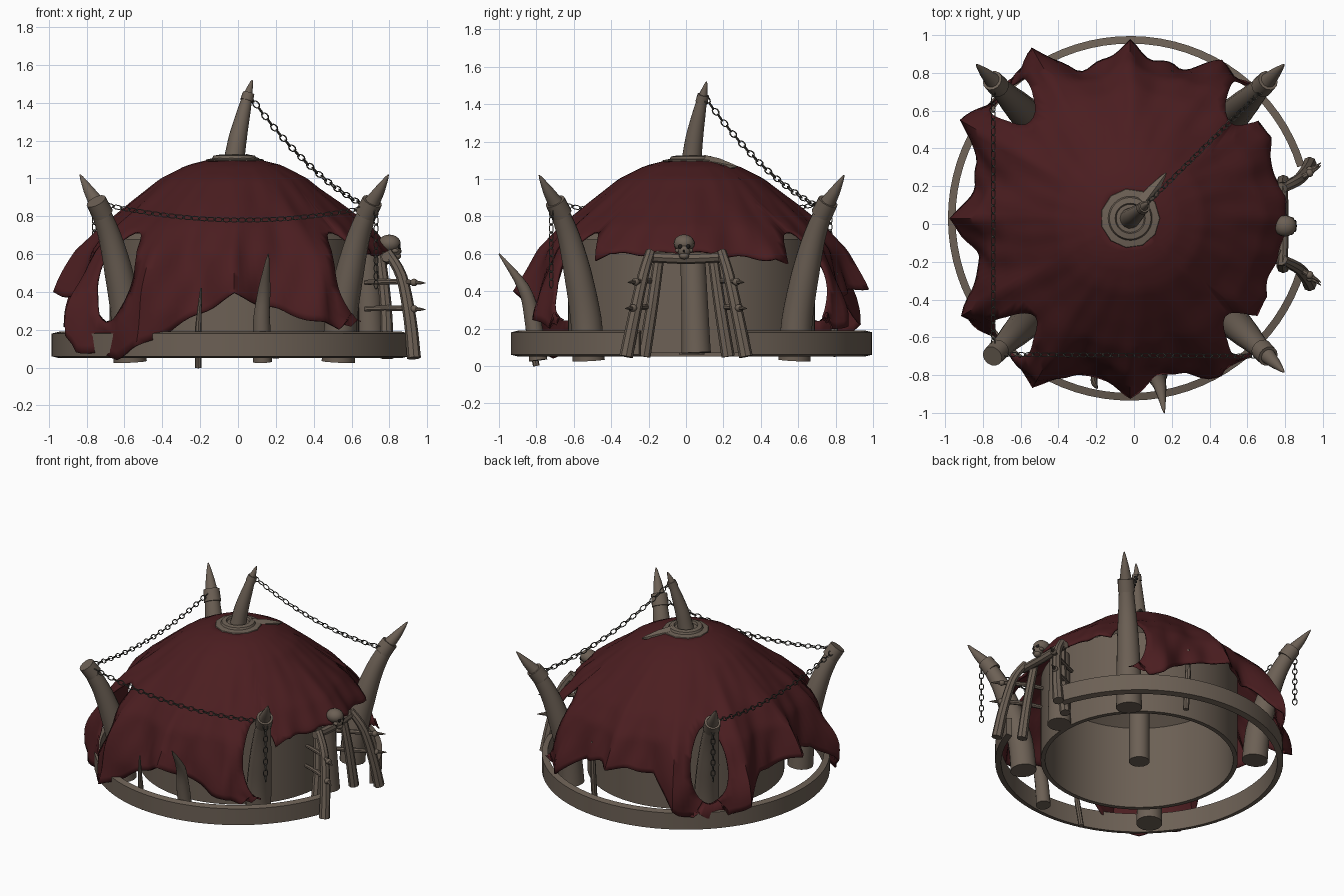
import bpy, bmesh, math
from math import sin, cos, pi, radians
from mathutils import Vector, Matrix

cube = bpy.data.objects.get("Cube")
if cube:
    bpy.data.objects.remove(cube)

CX, CY = -0.02, 0.03  # centre of the round hut


def material(name, rgb):
    m = bpy.data.materials.new(name)
    m.use_nodes = True
    m.diffuse_color = (*rgb, 1)
    m.node_tree.nodes["Principled BSDF"].inputs["Base Color"].default_value = (*rgb, 1)
    return m


BONE = material("weathered brown", (0.15, 0.117, 0.09))
CLOTH = material("dark red cloth", (0.07, 0.0125, 0.0145))
IRON = material("dark iron", (0.085, 0.08, 0.068))
DARK = material("socket black", (0.012, 0.01, 0.009))


def finish(name, bm, mat, angle=40):
    bmesh.ops.recalc_face_normals(bm, faces=bm.faces[:])
    me = bpy.data.meshes.new(name)
    bm.to_mesh(me)
    bm.free()
    me.materials.append(mat)
    me.shade_smooth()
    me.set_sharp_from_angle(angle=radians(angle))
    ob = bpy.data.objects.new(name, me)
    bpy.context.collection.objects.link(ob)
    return ob


def lerp_table(table, x):
    for (a, va), (b, vb) in zip(table, table[1:]):
        if x <= b:
            k = max(0, (x - a) / (b - a))
            return va + (vb - va) * k
    return table[-1][1]


def horn(name, pts, radii, sides=14, steps=4):
    """Tapered tube along a smooth path."""
    P = [Vector(p) for p in pts]
    path, rad = [], []
    for i in range(len(P) - 1):
        a, b, c, d = P[max(i - 1, 0)], P[i], P[i + 1], P[min(i + 2, len(P) - 1)]
        for s in range(steps):
            t = s / steps
            path.append(0.5 * (2 * b + (c - a) * t + (2 * a - 5 * b + 4 * c - d) * t * t
                               + (3 * b - a - 3 * c + d) * t ** 3))
            rad.append(radii[i] + (radii[i + 1] - radii[i]) * t)
    path.append(P[-1])
    rad.append(radii[-1])
    bm = bmesh.new()
    rings = []
    rot = Vector((0, 0, 1)).rotation_difference(path[1] - path[0])
    for i, p in enumerate(path):
        tan = path[min(i + 1, len(path) - 1)] - path[max(i - 1, 0)]
        # Carry the frame along so that the tube never twists
        rot = (rot @ Vector((0, 0, 1))).rotation_difference(tan) @ rot
        rings.append([bm.verts.new(p + rot @ Vector((rad[i] * cos(a), rad[i] * sin(a), 0)))
                      for a in (2 * pi * k / sides for k in range(sides))])
    for r0, r1 in zip(rings, rings[1:]):
        for k in range(sides):
            n = (k + 1) % sides
            bm.faces.new((r0[k], r0[n], r1[n], r1[k]))
    bm.faces.new(rings[0])
    bm.faces.new(rings[-1])
    return finish(name, bm, BONE)


def lathe(name, profile, start=0, end=360, n=72, closed=True):
    """Turn a profile of (radius, height) about the hut's axis."""
    bm = bmesh.new()
    full = end - start == 360
    cols = []
    for i in range(n if full else n + 1):
        a = radians(start + (end - start) * i / n)
        cols.append([bm.verts.new((CX + r * cos(a), CY + r * sin(a), z)) for r, z in profile])
    m = len(profile)
    for i in range(n):
        c0, c1 = cols[i], cols[(i + 1) % len(cols)]
        for j in range(m if closed else m - 1):
            k = (j + 1) % m
            bm.faces.new((c0[j], c1[j], c1[k], c0[k]))
    if not full:
        bm.faces.new(cols[0])
        bm.faces.new(cols[-1])
    return finish(name, bm, BONE)


def ball(name, centre, size, mat):
    bm = bmesh.new()
    bmesh.ops.create_uvsphere(bm, u_segments=16, v_segments=10, radius=1,
                              matrix=Matrix.Translation(centre) @ Matrix.Diagonal((*size, 1)))
    return finish(name, bm, mat)


# Drum wall, inner roof, centre pole and the outer ring, open at the doorway
lathe("drum_wall", [(0.66, 0.07), (0.66, 0.68), (0.63, 0.68), (0.63, 0.07)])
lathe("inner_roof", [(0.65, 0.67), (0.4, 0.87), (0.13, 1.08)], closed=False)
horn("centre_pole", [(CX, CY, 0.06), (CX, CY, 0.6), (CX, CY, 1.09)], [0.07, 0.07, 0.06])
lathe("outer_ring", [(0.965, 0.06), (0.965, 0.18), (0.925, 0.19), (0.925, 0.05)], 17, 343)

# Cloth: hem height and fold depth by direction, radius by height
HEM = [(0, .61), (20, .58), (36, .57), (41, .6), (44, .24), (50, .18), (60, .22), (72, .38), (90, .42),
       (110, .4), (123, .18), (135, .1), (147, .18), (160, .36), (180, .4), (200, .34),
       (214, .09), (230, .05), (240, .11), (250, .22), (270, .39), (290, .28), (305, .21),
       (312, .19), (316, .24), (319, .64), (330, .6), (345, .6), (360, .61)]
FOLD = [(0, .25), (40, .3), (65, .35), (88, 1), (155, 1), (180, 1), (210, .85), (240, .9),
        (270, .95), (300, .5), (330, .25), (360, .25)]
PROFILE = [(0.05, 0.88), (.3, .86), (.45, .82), (.62, .765), (.75, .67), (.87, .54),
           (1.0, .385), (1.07, .25), (1.1, .13)]


def cloth_point(deg, z):
    a = radians(deg)
    low = max(0, min(1, (1.08 - z) / 0.7))
    fold = (1 - abs(sin(6 * a))) ** 1.2 * lerp_table(FOLD, deg % 360)
    corner = max(0, 1 - abs((deg % 90) - 45) / 26) * max(0, min(1, (0.84 - z) / 0.3))
    door = max(0, 1 - abs((deg + 180) % 360 - 180) / 34) * max(0, min(1, (0.95 - z) / 0.3))
    r = lerp_table(PROFILE, z) + 0.13 * fold * low ** 1.6 + 0.1 * corner + 0.055 * door
    r += 0.012 * low * sin(17 * a + 9 * z) + 0.008 * low * sin(29 * a - 14 * z)
    return Vector((CX + r * cos(a), CY + r * sin(a), z))


bm = bmesh.new()
COLS, ROWS = 180, 30
HOLE_DEG, HOLE_Z, HOLE_H = 8, 0.48, 0.24
grid, where = [], {}
for i in range(COLS):
    deg = 360 * i / COLS
    hem = lerp_table(HEM, deg) + 0.01 * sin(radians(deg * 23))
    col = []
    for j in range(ROWS + 1):
        z = 1.1 - (1.1 - hem) * (j / ROWS) ** 1.25
        v = bm.verts.new(cloth_point(deg, z))
        where[v] = (deg, z)
        col.append(v)
    grid.append(col)


def hole_offset(v):
    deg, z = where[v]
    return (deg % 90 - 45) / HOLE_DEG, (z - HOLE_Z) / HOLE_H


for i in range(COLS):
    c0, c1 = grid[i], grid[(i + 1) % COLS]
    for j in range(ROWS):
        quad = (c0[j], c1[j], c1[j + 1], c0[j + 1])
        if not any(math.hypot(*hole_offset(v)) < 0.9 for v in quad):
            bm.faces.new(quad)
# Pull the torn edges round each horn into clean oval openings
for v in list(where):
    if not v.link_faces:
        bm.verts.remove(v)
        continue
    u, w = hole_offset(v)
    d = math.hypot(u, w)
    if v.is_boundary and d < 1.6:
        base = where[v][0] // 90 * 90 + 45
        v.co = cloth_point(base + u / d * HOLE_DEG, HOLE_Z + w / d * HOLE_H)
cover = finish("cloth_cover", bm, CLOTH, 60)
solid = cover.modifiers.new("thickness", 'SOLIDIFY')
solid.thickness = 0.012

# Corner horns: one is broken off at the collar
for sx, sy, label in ((1, 1, "back_left"), (1, -1, "front_left"),
                      (-1, 1, "back_right"), (-1, -1, "front_right")):
    def at(d, z):
        return (CX + sx * d, CY + sy * d, z)
    horn(label + "_horn", [at(.55, .03), at(.565, .25), at(.61, .5), at(.66, .7), at(.72, .86)],
         [.088, .085, .075, .06, .045])
    horn(label + "_collar", [at(.695, .81), at(.73, .88)], [.058, .055], steps=1)
    if label != "front_right":
        horn(label + "_horn_tip", [at(.72, .86), at(.77, .94), at(.815, 1.02)], [.046, .028, .003])

# Top horn on its seat
lathe("top_seat", [(.165, 1.075), (.155, 1.1), (.1, 1.11), (.0, 1.11)], n=11, closed=False)
lathe("top_seat_ring", [(.12, 1.1), (.11, 1.12), (.08, 1.125), (.07, 1.1)], n=32)
horn("seat_shard", [(.04, .1, 1.08), (.1, .18, 1.075), (.17, .27, 1.065)], [.05, .035, .004], 6)
horn("top_horn", [(-.02, .03, 1.1), (0, .045, 1.22), (.03, .07, 1.35), (.052, .09, 1.44), (.075, .11, 1.52)],
     [.055, .048, .036, .025, .003])
horn("top_horn_collar", [(.045, .083, 1.41), (.056, .093, 1.45)], [.034, .031], steps=1)

# Small tusks and stakes by the ring
horn("front_tusk", [(.13, -.79, .03), (.125, -.82, .25), (.14, -.87, .42), (.16, -1.0, .6)],
     [.05, .045, .032, .003])
horn("front_stake", [(-.21, -.8, .0), (-.21, -.84, .2), (-.195, -.87, .42)], [.018, .018, .004], 8)
horn("back_stake", [(.2, .78, .05), (.2, .8, .3), (.2, .8, .5)], [.02, .02, .012], 8)

# Doorway: leaning posts, spiked rungs, lintel and column
for s, label in ((1, "back"), (-1, "front")):
    horn(label + "_outer_post", [(.93, s * .32, .05), (.91, s * .28, .25), (.865, s * .23, .48), (.79, s * .19, .61)],
         [.037, .034, .03, .026], 8)
    horn(label + "_inner_post", [(.79, s * .225, .05), (.78, s * .18, .33), (.75, s * .14, .61)],
         [.036, .032, .027], 8)
    for z in (.31, .45):
        y = .1 * (.45 - z)
        horn(label + "_rung", [(.67, s * (.15 + y), z), (.8, s * (.2 + y), z + .005), (.93, s * (.27 + y), z),
                               (.99, s * (.31 + y), z - .003)], [.014, .016, .014, .002], 8, 2)
        ball(label + "_rung_knot", (.93, s * (.27 + y), z), (.02, .022, .02), BONE)
horn("door_lintel", [(.785, -.22, .585), (.79, 0, .575), (.785, .22, .585)], [.028, .03, .028], 8)
horn("door_column", [(.7, .055, .07), (.69, .045, .35), (.68, .035, .62)], [.08, .073, .066])

# Skull over the door
ball("skull_cranium", (.80, -.01, .655), (.06, .056, .048), BONE)
ball("skull_face", (.83, -.01, .62), (.032, .036, .04), BONE)
ball("skull_jaw", (.838, -.01, .59), (.024, .027, .02), BONE)
for s in (-1, 1):
    ball("skull_eye", (.851, -.01 + s * .02, .638), (.009, .013, .013), DARK)
    ball("skull_cheek", (.83, -.01 + s * .036, .617), (.018, .012, .012), BONE)
ball("skull_nose", (.859, -.01, .615), (.005, .006, .009), DARK)


def chain(name, a, b, sag):
    """Alternating oval links along a sagging line."""
    a, b = Vector(a), Vector(b)
    n = max(3, round((b - a).length / 0.041))

    def point(t):
        return a.lerp(b, t) - Vector((0, 0, 4 * sag * t * (1 - t)))
    bm = bmesh.new()
    for i in range(n):
        t = (i + 0.5) / n
        tan = point(t + 0.01) - point(t - 0.01)
        frame = Matrix.Translation(point(t)) @ tan.to_track_quat('X', 'Z').to_matrix().to_4x4() \
            @ Matrix.Rotation(pi / 4 + pi / 2 * (i % 2), 4, 'X')
        rings = []
        for k in range(10):
            u = 2 * pi * k / 10
            out = Vector((cos(u), sin(u), 0))
            mid = Vector((0.025 * cos(u), 0.015 * sin(u), 0))
            rings.append([bm.verts.new(frame @ (mid + 0.0038 * (cos(w) * out + Vector((0, 0, sin(w))))))
                          for w in (0, pi / 2, pi, 3 * pi / 2)])
        for k in range(10):
            r0, r1 = rings[k], rings[(k + 1) % 10]
            for q in range(4):
                p = (q + 1) % 4
                bm.faces.new((r0[q], r0[p], r1[p], r1[q]))
    return finish(name, bm, IRON, 80)


# Chains between the horns, with two loose ends
chain("front_chain", (-.74, -.69, .87), (.7, -.7, .85), .08)
chain("right_chain", (-.745, -.69, .87), (-.745, .72, .87), .08)
chain("top_chain", (.06, .1, 1.44), (.68, .71, .85), .07)
chain("front_loose_chain", (.73, -.72, .84), (.73, -.72, .42), 0)
chain("back_loose_chain", (-.76, .77, .84), (-.76, .77, .45), 0)
